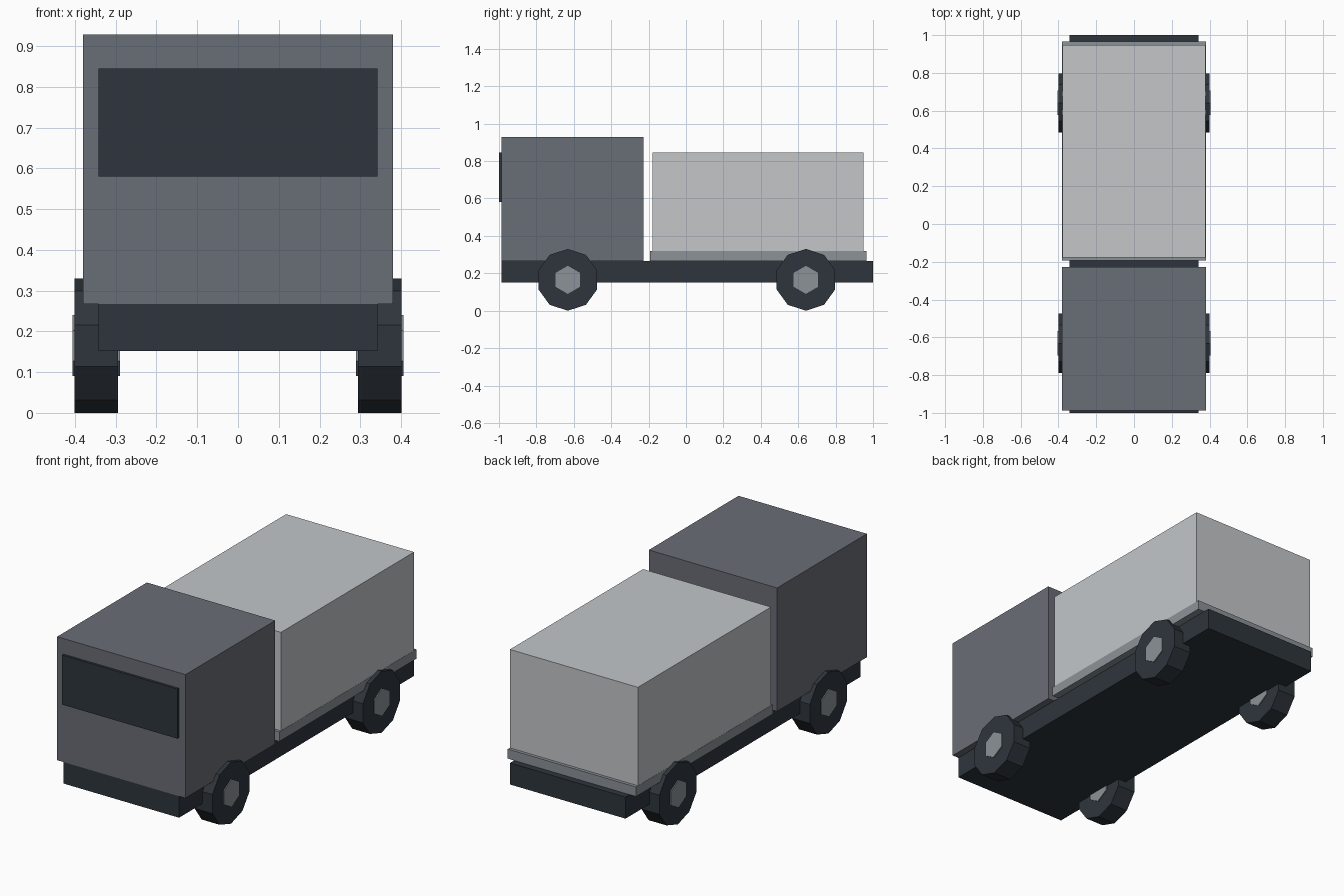
import bpy
from math import pi
from mathutils import Matrix

cube = bpy.data.objects.get("Cube")
if cube:
    bpy.data.objects.remove(cube, do_unlink=True)


def make_material(name, *rgb):
    colour = [((c / 255 + 0.055) / 1.055) ** 2.4 for c in rgb] + [1.0]
    mat = bpy.data.materials.new(name)
    mat.use_nodes = True
    mat.diffuse_color = colour
    mat.node_tree.nodes["Principled BSDF"].inputs["Base Color"].default_value = colour
    return mat


charcoal = make_material("charcoal", 46, 53, 60)
slate = make_material("slate grey", 105, 109, 118)
steel = make_material("steel grey", 140, 146, 152)
pale = make_material("pale grey", 195, 198, 201)


def box(name, half_width, y0, y1, z0, z1, mat):
    """Box centred on x, spanning the given y and z ranges."""
    bpy.ops.mesh.primitive_cube_add(size=1, location=(0, (y0 + y1) / 2, (z0 + z1) / 2))
    obj = bpy.context.object
    obj.name = name
    obj.data.transform(Matrix.Diagonal((half_width * 2, y1 - y0, z1 - z0, 1)))
    obj.data.materials.append(mat)


def disc(name, sides, radius, x0, x1, side, y, mat):
    """Flat-sided disc across the x axis with a corner pointing up."""
    bpy.ops.mesh.primitive_cylinder_add(
        vertices=sides, radius=radius, depth=x1 - x0,
        location=(side * (x0 + x1) / 2, y, 0.165))
    obj = bpy.context.object
    obj.name = name
    # The first corner lies on +y; turn it to +z, with the axis along x
    obj.data.transform(Matrix.Rotation(pi / 2, 4, "X") @ Matrix.Rotation(pi / 2, 4, "Y"))
    obj.data.materials.append(mat)


# Body
box("chassis", 0.342, -0.987, 1.0, 0.152, 0.267, charcoal)
box("cab", 0.38, -0.987, -0.228, 0.267, 0.928, slate)
box("windscreen", 0.342, -1.0, -0.987, 0.58, 0.845, charcoal)
box("cargo_floor", 0.38, -0.193, 0.965, 0.267, 0.318, steel)
box("cargo_box", 0.379, -0.178, 0.948, 0.318, 0.845, pale)

# Wheels with hubs showing on both faces
for end, y in (("front", -0.632), ("rear", 0.641)):
    for label, side in (("left", 1), ("right", -1)):
        disc(f"{end}_{label}_wheel", 10, 0.165, 0.295, 0.401, side, y, charcoal)
        disc(f"{end}_{label}_hub", 6, 0.075, 0.29, 0.406, side, y, steel)
